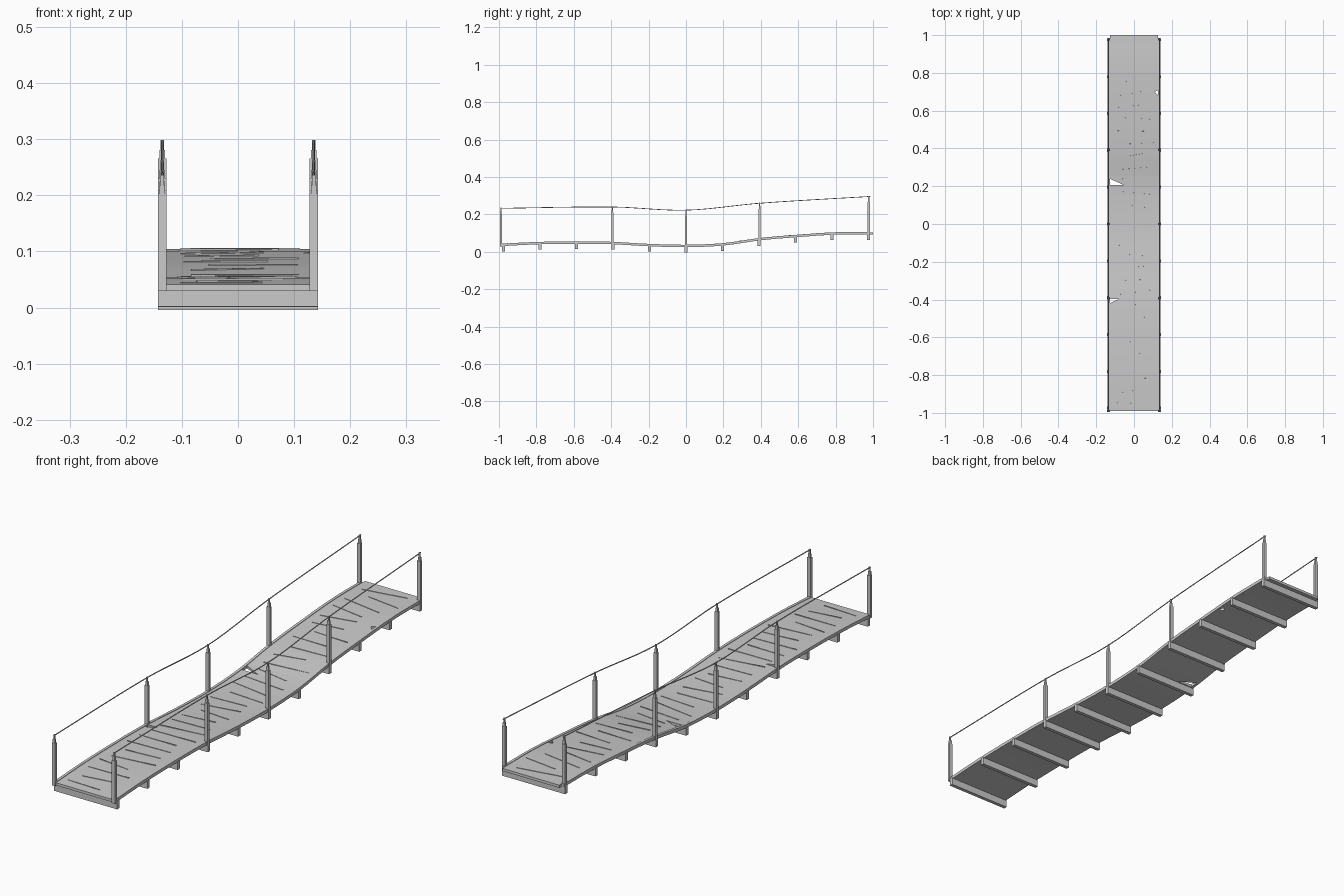
import bpy, bmesh, math, random
from mathutils import Vector, Matrix

if "Cube" in bpy.data.objects:
    bpy.data.objects.remove(bpy.data.objects["Cube"])

random.seed(4)

# deck top heights along the bridge (y, z)
DECK = [(-1.0, .041), (-.8, .051), (-.6, .054), (-.4, .052), (-.2, .041), (0, .036),
        (.2, .045), (.4, .073), (.6, .09), (.8, .103), (1.0, .104)]


def interp(table, y):
    n = len(table)
    for i in range(n - 1):
        if y <= table[i + 1][0] or i == n - 2:
            p = [table[max(0, min(n - 1, i + k))] for k in (-1, 0, 1, 2)]
            h = p[2][0] - p[1][0]
            t = (y - p[1][0]) / h
            m1 = (p[2][1] - p[0][1]) / (p[2][0] - p[0][0]) * h
            m2 = (p[3][1] - p[1][1]) / (p[3][0] - p[1][0]) * h
            return ((2*t**3 - 3*t*t + 1) * p[1][1] + (t**3 - 2*t*t + t) * m1
                    + (3*t*t - 2*t**3) * p[2][1] + (t**3 - t*t) * m2)


def deck_z(y):
    return interp(DECK, y)


def finish(bm, name):
    bmesh.ops.recalc_face_normals(bm, faces=bm.faces)
    me = bpy.data.meshes.new(name)
    bm.to_mesh(me)
    bm.free()
    ob = bpy.data.objects.new(name, me)
    bpy.context.collection.objects.link(ob)
    return ob


def add_box(bm, c, s, rot=None):
    m = Matrix.Translation(c) @ (rot or Matrix()) @ Matrix.Diagonal((*s, 1))
    bmesh.ops.create_cube(bm, size=1, matrix=m)


def add_loft(bm, x0, x1, y0, y1, lo, hi, n):
    # strip that follows the deck curve
    prev = first = None
    for i in range(n + 1):
        y = y0 + (y1 - y0) * i / n
        z = deck_z(y)
        ring = [bm.verts.new(v) for v in ((x0, y, z + lo), (x1, y, z + lo),
                                          (x1, y, z + hi), (x0, y, z + hi))]
        if prev:
            for k in range(4):
                bm.faces.new((prev[k], prev[(k+1) % 4], ring[(k+1) % 4], ring[k]))
        else:
            first = ring
        prev = ring
    bm.faces.new(first)
    bm.faces.new(prev)


# plank deck
bm = bmesh.new()
add_loft(bm, -.128, .128, -.99, 1.0, -.011, 0, 40)
deck = finish(bm, "plank_deck")

# broken plank corners
bm = bmesh.new()
for pts in (((-.14, .245), (-.14, .207), (-.055, .207)),
            ((-.14, -.397), (-.14, -.425), (-.08, -.397)),
            ((.11, .70), (.14, .715), (.14, .665))):
    f = bm.faces.new([bm.verts.new((x, y, -.1)) for x, y in pts])
    r = bmesh.ops.extrude_face_region(bm, geom=[f])
    bmesh.ops.translate(bm, vec=(0, 0, .4),
                        verts=[v for v in r["geom"] if isinstance(v, bmesh.types.BMVert)])
cutter = finish(bm, "break_cutter")
cutter.hide_render = True
cutter.hide_set(True)
mod = deck.modifiers.new("breaks", 'BOOLEAN')
mod.operation, mod.object, mod.solver = 'DIFFERENCE', cutter, 'EXACT'

# bake the cut, then drop the cutter
dg = bpy.context.evaluated_depsgraph_get()
deck.data = bpy.data.meshes.new_from_object(deck.evaluated_get(dg))
deck.modifiers.clear()
bpy.data.objects.remove(cutter)

# slightly uneven plank edges standing proud of the deck
bm = bmesh.new()
for i in range(30):
    y = -.95 + i * .0655
    w = random.uniform(.13, .2)
    x = random.uniform(-.11 + w / 2, .11 - w / 2)
    slope = math.atan((deck_z(y + .01) - deck_z(y - .01)) / .02)
    rot = (Matrix.Rotation(slope, 4, 'X') @ Matrix.Rotation(random.uniform(-.18, .18), 4, 'Z')
           @ Matrix.Rotation(random.uniform(-.012, .012), 4, 'Y'))
    add_box(bm, (x, y, deck_z(y)), (w, .003, .004), rot)
finish(bm, "plank_edges")

# long side rails
bm = bmesh.new()
for s in (-1, 1):
    a, b = sorted((s * .128, s * .139))
    add_loft(bm, a, b, -.985, .985, -.011, .002, 40)
finish(bm, "side_rails")

# cross beams under the deck
bm = bmesh.new()
for i in range(11):
    y = -.975 + i * .195
    add_box(bm, (0, y, deck_z(y) - .024), (.285, .015, .032))
finish(bm, "cross_beams")

# stepped railing posts
POSTS = [(-.99, .236), (-.393, .243), (0, .226), (.393, .263), (.977, .299)]
bm = bmesh.new()
for y, top in POSTS:
    for s in (-1, 1):
        base = deck_z(y) - .012
        for w, d, z0, z1 in ((.015, .011, base, top - .033), (.010, .008, top - .033, top - .018),
                             (.006, .006, top - .018, top)):
            add_box(bm, (s * .135, y, (z0 + z1) / 2), (w, d, z1 - z0))
finish(bm, "railing_posts")

# hand ropes
ROPE = [(y, z - .003) for y, z in POSTS]
for s, side in ((-1, "left"), (1, "right")):
    cu = bpy.data.curves.new(side + "_hand_rope", 'CURVE')
    cu.dimensions = '3D'
    cu.bevel_depth = .0022
    cu.bevel_resolution = 1
    cu.use_fill_caps = True
    sp = cu.splines.new('POLY')
    n = 32
    sp.points.add(n)
    for i in range(n + 1):
        y = -.995 + 1.98 * i / n
        sp.points[i].co = (s * .135, y, interp(ROPE, y), 1)
    bpy.context.collection.objects.link(bpy.data.objects.new(side + "_hand_rope", cu))
